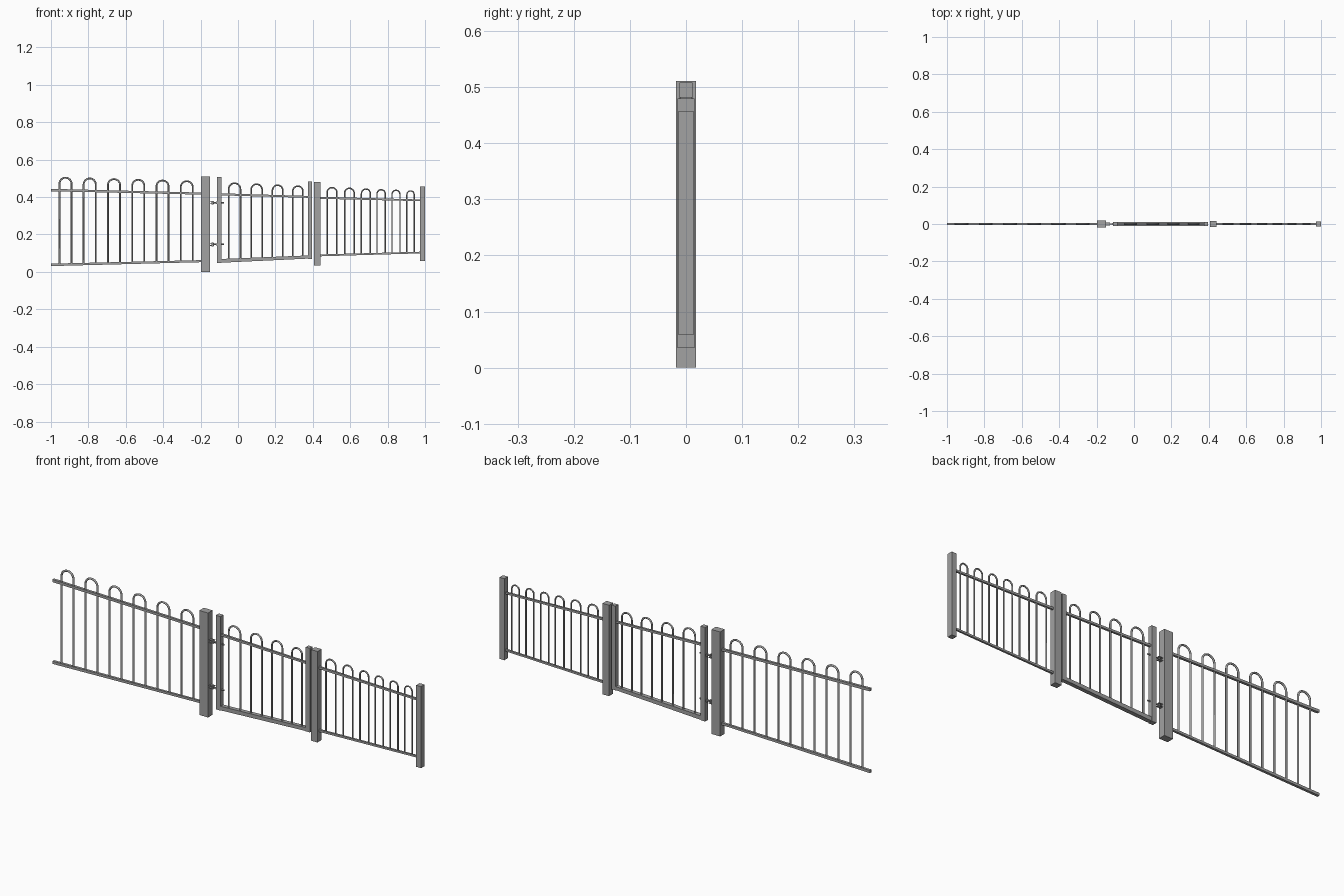
import bpy, math

if "Cube" in bpy.data.objects:
    bpy.data.objects.remove(bpy.data.objects["Cube"])

steel = bpy.data.materials.new("grey_steel")
steel.diffuse_color = (0.36, 0.36, 0.36, 1)
steel.use_nodes = True
steel.node_tree.nodes["Principled BSDF"].inputs["Base Color"].default_value = steel.diffuse_color


def beam(name, a, b):
    """Tapered box along x; each end is (x, z_low, z_high, half_depth)."""
    verts = []
    for x, lo, hi, d in (a, b):
        verts += [(x, -d, lo), (x, d, lo), (x, d, hi), (x, -d, hi)]
    faces = [(0, 3, 2, 1), (4, 5, 6, 7), (0, 1, 5, 4),
             (1, 2, 6, 5), (2, 3, 7, 6), (3, 0, 4, 7)]
    me = bpy.data.meshes.new(name)
    me.from_pydata(verts, [], [tuple(reversed(f)) for f in faces])
    me.flip_normals()
    me.materials.append(steel)
    ob = bpy.data.objects.new(name, me)
    bpy.context.collection.objects.link(ob)
    return ob


def post(name, x0, x1, lo, hi, d):
    return beam(name, (x0, lo, hi, d), (x1, lo, hi, d))


def rod(name, points, r):
    """Round bar following a path."""
    cu = bpy.data.curves.new(name, 'CURVE')
    cu.dimensions = '3D'
    cu.bevel_depth = r
    cu.bevel_resolution = 2
    cu.use_fill_caps = True
    sp = cu.splines.new('POLY')
    sp.points.add(len(points) - 1)
    for p, co in zip(sp.points, points):
        p.co = (*co, 1)
    cu.materials.append(steel)
    ob = bpy.data.objects.new(name, cu)
    bpy.context.collection.objects.link(ob)
    bpy.ops.object.select_all(action='DESELECT')
    ob.select_set(True)
    bpy.context.view_layer.objects.active = ob
    bpy.ops.object.convert(target='MESH')
    bpy.ops.object.shade_smooth_by_angle(angle=math.radians(50))


def lerp(a, b, t):
    return a + (b - a) * t


def hoops(name, legs, ends, bottom, top, radius):
    """Hoop-topped bars; values are interpolated between the two panel ends."""
    for i, (xa, xb) in enumerate(legs):
        c, w = (xa + xb) / 2, (xb - xa) / 2
        at = lambda pair, x: lerp(*pair, (x - ends[0]) / (ends[1] - ends[0]))
        r = at(radius, c)
        spring = at(top, c) - r - w
        pts = [(xa, 0, at(bottom, xa))]
        pts += [(c - w * math.cos(math.pi * k / 12), 0,
                 spring + w * math.sin(math.pi * k / 12)) for k in range(13)]
        pts.append((xb, 0, at(bottom, xb)))
        rod(f"{name}_{i + 1}", pts, r)


# posts
post("hinge_post", -0.197, -0.15, 0.0, 0.511, 0.0175)
post("latch_post", 0.406, 0.441, 0.035, 0.48, 0.0155)
post("end_post", 0.974, 1.0, 0.058, 0.457, 0.0135)

# left fence panel
beam("left_top_rail", (-1, 0.431, 0.444, 0.0065), (-0.19, 0.413, 0.424, 0.0055))
beam("left_bottom_rail", (-1, 0.031, 0.044, 0.0065), (-0.19, 0.052, 0.063, 0.0055))
left = [(-0.955 + 0.1297 * i, -0.890 + 0.1297 * i) for i in range(6)]
hoops("left_hoop", left, (-1, -0.19), (0.038, 0.057), (0.511, 0.487), (0.005, 0.0045))

# gate frame
post("gate_hinge_stile", -0.112, -0.087, 0.048, 0.508, 0.0115)
post("gate_latch_stile", 0.374, 0.396, 0.07, 0.482, 0.0105)
beam("gate_top_rail", (-0.09, 0.409, 0.420, 0.0055), (0.376, 0.396, 0.406, 0.005))
beam("gate_bottom_rail", (-0.09, 0.049, 0.069, 0.0105), (0.376, 0.071, 0.088, 0.0095))
gate = [(-0.05, 0.013), (0.07, 0.129), (0.184, 0.240), (0.293, 0.347)]
hoops("gate_hoop", gate, (-0.09, 0.376), (0.06, 0.08), (0.482, 0.460), (0.0045, 0.004))

# right fence panel
beam("right_top_rail", (0.43, 0.391, 0.402, 0.005), (0.98, 0.378, 0.387, 0.0045))
beam("right_bottom_rail", (0.43, 0.083, 0.093, 0.005), (0.98, 0.099, 0.108, 0.0045))
right = [(0.476, 0.529), (0.570, 0.621), (0.660, 0.707),
         (0.743, 0.787), (0.823, 0.866), (0.903, 0.942)]
hoops("right_hoop", right, (0.43, 0.98), (0.088, 0.103), (0.458, 0.434), (0.004, 0.0035))

# hinges: bracket on the post, pin, and eye bolt through the stile
for label, z in (("upper", 0.37), ("lower", 0.147)):
    for s in (-1, 1):
        post(f"{label}_hinge_plate_{s}", -0.152, -0.128, z + s * 0.006 - 0.0015,
             z + s * 0.006 + 0.0015, 0.008)
    rod(f"{label}_hinge_pin", [(-0.137, 0, z - 0.01), (-0.137, 0, z + 0.01)], 0.005)
    rod(f"{label}_hinge_bolt", [(-0.137, 0, z), (-0.074, 0, z)], 0.0035)
    post(f"{label}_hinge_nut", -0.117, -0.111, z - 0.006, z + 0.006, 0.006)
